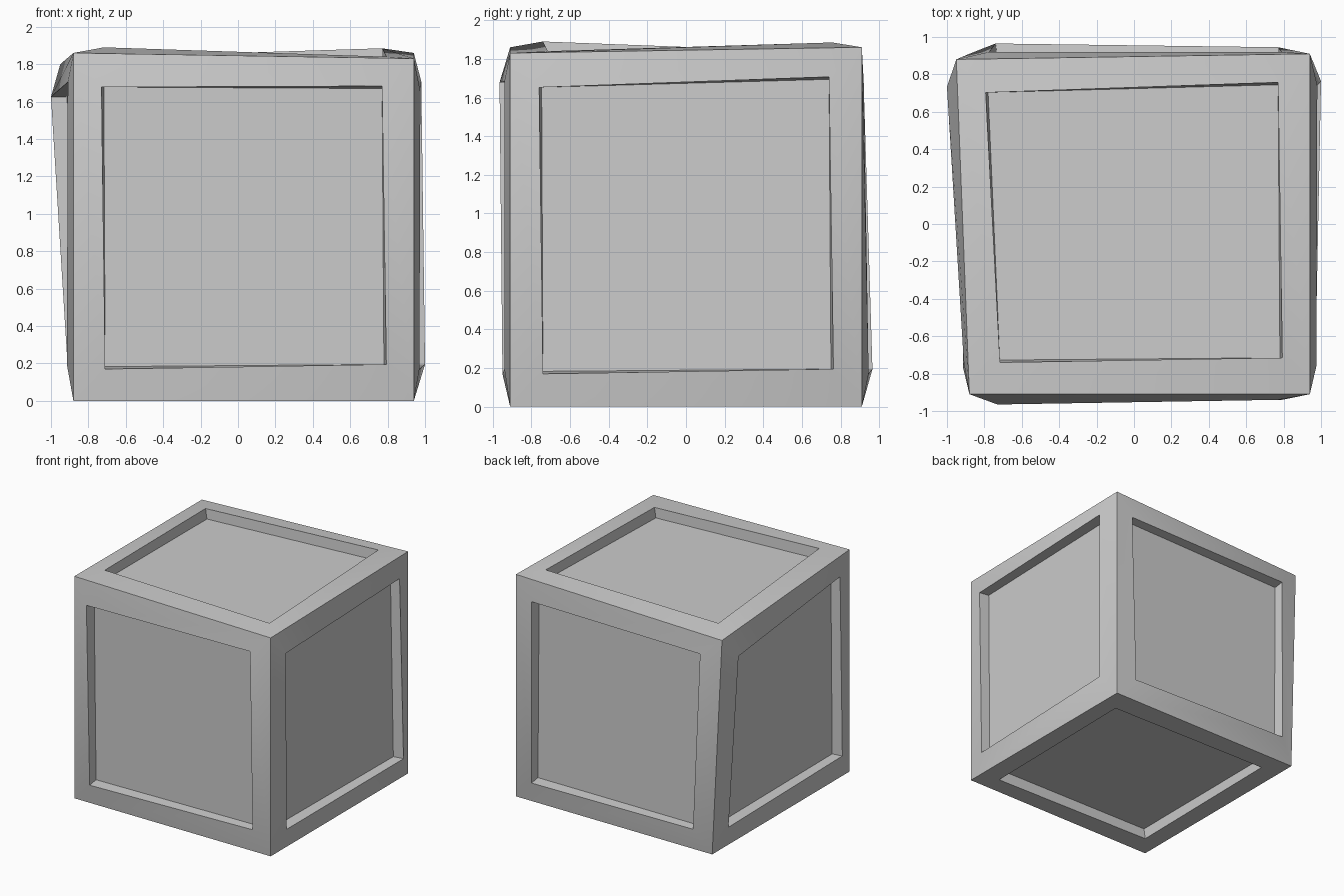
import bpy
import bmesh
from mathutils import Vector

if "Cube" in bpy.data.objects:
    bpy.data.objects.remove(bpy.data.objects["Cube"])

# Eight slightly uneven outer corners (Front/Back, Left/Right, Bottom/Top)
corners = {
    "FLB": (-0.88, -0.91, 0.0), "FRB": (0.94, -0.91, 0.0),
    "BRB": (0.94, 0.91, 0.0), "BLB": (-0.88, 0.91, 0.0),
    "FLT": (-0.88, -0.91, 1.86), "FRT": (0.94, -0.91, 1.83),
    "BRT": (0.94, 0.91, 1.86), "BLT": (-0.95, 0.88, 1.80),
}

# Each side: corners seen from outside (counter-clockwise from lower left),
# axis it faces, direction, height of the frame's inner rim at each corner
sides = [
    ("FLB FRB FRT FLT", 1, -1, (-0.95, -0.94, -0.94, -0.965)),
    ("FRB BRB BRT FRT", 0, 1, (0.97, 1.0, 0.98, 0.975)),
    ("BRB BLB BLT BRT", 1, 1, (0.945, 0.965, 0.92, 0.92)),
    ("BLB FLB FLT BLT", 0, -1, (-0.91, -0.915, -0.91, -1.0)),
    ("FLT FRT BRT BLT", 2, 1, (1.89, 1.84, 1.885, 1.835)),
    ("BLB BRB FRB FLB", 2, -1, (0.0, 0.0, 0.0, 0.0)),
]

# Frame width at each corner, horizontally and vertically
insets = [(0.17, 0.17), (0.147, 0.195), (0.17, 0.15), (0.15, 0.18)]
DEPTH = 0.085
TWIST = 0.013

bm = bmesh.new()
outer = {k: bm.verts.new(p) for k, p in corners.items()}

for names, axis, sign, heights in sides:
    quad = [outer[n] for n in names.split()]
    # Raised inner rim of the frame
    rim = []
    for i, v in enumerate(quad):
        across = (quad[i ^ 1].co - v.co).normalized()
        upward = (quad[3 - i].co - v.co).normalized()
        p = v.co + across * insets[i][0] + upward * insets[i][1]
        p[axis] = heights[i]
        rim.append(bm.verts.new(p))
    # Recessed panel, twisted a touch inside the rim
    panel = []
    for i, v in enumerate(rim):
        step = (rim[i - 1].co - v.co).normalized() * TWIST
        step[axis] = -sign * DEPTH
        panel.append(bm.verts.new(v.co + step))
    for a, b in ((quad, rim), (rim, panel)):
        for i in range(4):
            j = (i + 1) % 4
            bm.faces.new((a[i], a[j], b[j], b[i]))
    bm.faces.new(panel)

bmesh.ops.recalc_face_normals(bm, faces=bm.faces[:])
mesh = bpy.data.meshes.new("crate")
bm.to_mesh(mesh)
bm.free()
crate = bpy.data.objects.new("crate", mesh)
bpy.context.collection.objects.link(crate)

# Soft shading across the frame, crisp edges elsewhere
bpy.context.view_layer.objects.active = crate
crate.select_set(True)
bpy.ops.object.shade_smooth_by_angle(angle=0.5)
